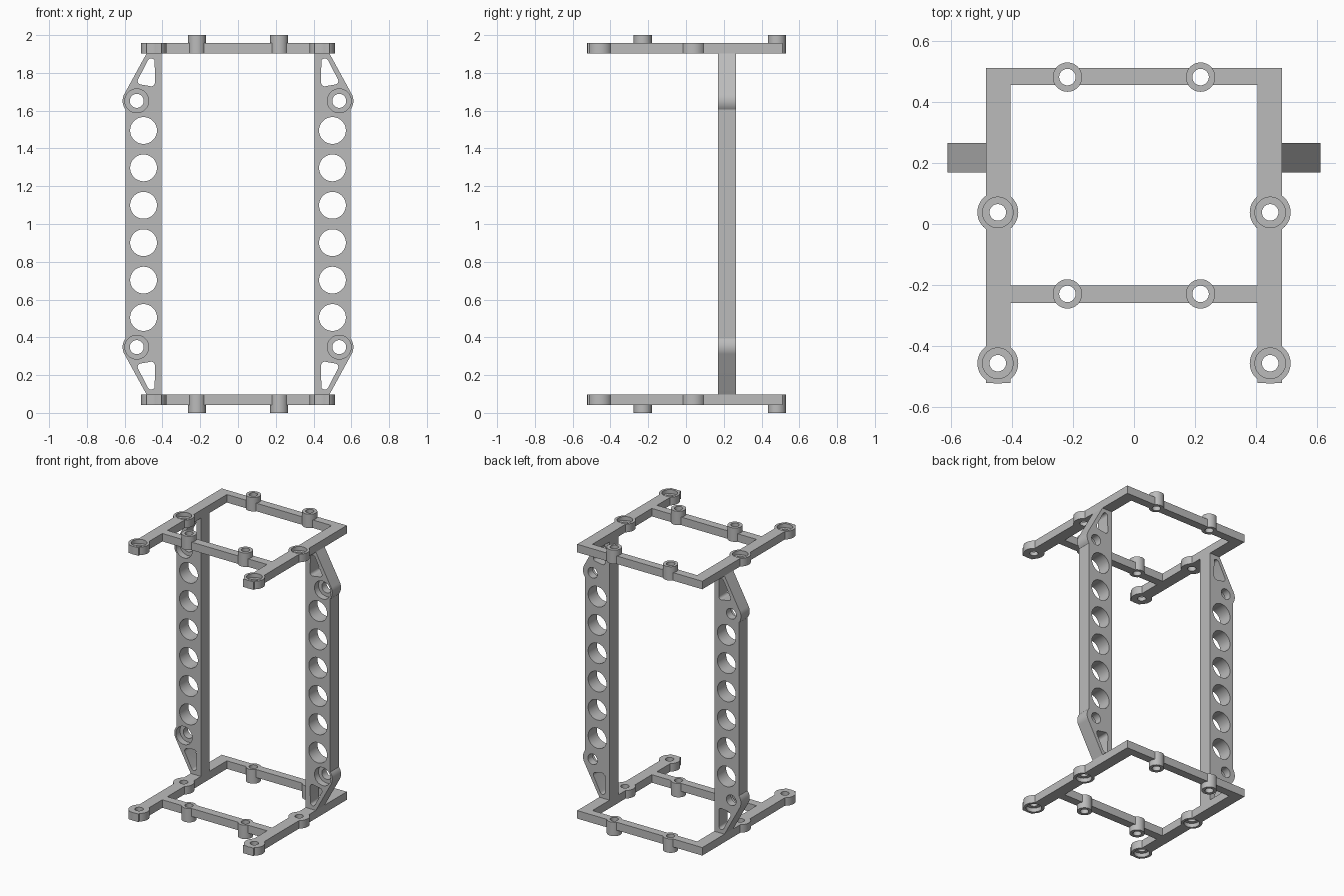
import bpy, bmesh
from math import cos, sin, radians, pi, atan2, acos, hypot
from mathutils import Matrix

default = bpy.data.objects.get("Cube")
if default:
    bpy.data.objects.remove(default, do_unlink=True)

grey = bpy.data.materials.new("plain grey")
grey.use_nodes = True
colour = (0.5, 0.5, 0.5, 1)
grey.diffuse_color = colour
grey.node_tree.nodes["Principled BSDF"].inputs["Base Color"].default_value = colour


def add_object(name, mesh):
    ob = bpy.data.objects.new(name, mesh)
    bpy.context.collection.objects.link(ob)
    return ob


def prism(name, points, low, high, axis="Z"):
    """Extrude a flat outline; axis Y takes (x, z) points and spans y."""
    bm = bmesh.new()
    if axis == "Z":
        verts = [bm.verts.new((a, b, low)) for a, b in points]
        step = (0, 0, high - low)
    else:
        verts = [bm.verts.new((a, low, b)) for a, b in points]
        step = (0, high - low, 0)
    face = bm.faces.new(verts)
    new = bmesh.ops.extrude_face_region(bm, geom=[face])["geom"]
    bmesh.ops.translate(bm, vec=step, verts=[v for v in new if isinstance(v, bmesh.types.BMVert)])
    bmesh.ops.recalc_face_normals(bm, faces=bm.faces)
    mesh = bpy.data.meshes.new(name)
    bm.to_mesh(mesh)
    bm.free()
    mesh.materials.append(grey)
    return add_object(name, mesh)


def arc(cx, cy, r, start, end, n):
    return [(cx + r * cos(start + (end - start) * i / n),
             cy + r * sin(start + (end - start) * i / n)) for i in range(n + 1)]


def circle(cx, cy, r, n=48):
    return arc(cx, cy, r, 0, 2 * pi, n)[:-1]


def rect(x0, x1, y0, y1):
    return [(x0, y0), (x1, y0), (x1, y1), (x0, y1)]


def rounded(centres, r):
    """Outline around equal discs placed at counter-clockwise corners."""
    points = []
    for i, (x, y) in enumerate(centres):
        px, py = centres[i - 1]
        nx, ny = centres[(i + 1) % len(centres)]
        a = atan2(y - py, x - px) - pi / 2
        b = atan2(ny - y, nx - x) - pi / 2
        if b < a:
            b += 2 * pi
        points += arc(x, y, r, a, b, 10)
    return points


def combine(target, tool, operation):
    mod = target.modifiers.new("combine", "BOOLEAN")
    mod.operation, mod.solver, mod.object = operation, "EXACT", tool
    bpy.context.view_layer.update()
    graph = bpy.context.evaluated_depsgraph_get()
    mesh = bpy.data.meshes.new_from_object(target.evaluated_get(graph))
    target.modifiers.clear()
    target.data = mesh
    bpy.data.objects.remove(tool, do_unlink=True)


def finish(ob):
    ob.data.materials.clear()
    ob.data.materials.append(grey)
    bpy.ops.object.select_all(action="DESELECT")
    ob.select_set(True)
    bpy.context.view_layer.objects.active = ob
    bpy.ops.object.shade_smooth_by_angle(angle=radians(30))


def mirrored(ob, name, scale):
    mesh = ob.data.copy()
    mesh.transform(Matrix.Diagonal((*scale, 1)))
    mesh.flip_normals()
    copy = add_object(name, mesh)
    copy.location = ob.location
    return copy


# Heights are measured from mid height, so parts mirror easily
MID = 1.0
LOW, HIGH, TIP = 0.903, 0.959, 1.0
IN, OUT = 0.405, 0.484

# Top frame: side rails and cross bars
top = prism("top_frame", rect(-OUT, -IN, -0.521, 0.511), LOW, HIGH)
for outline in (rect(IN, OUT, -0.521, 0.511),
                rect(-0.45, 0.45, 0.455, 0.511),
                rect(-0.45, 0.45, -0.258, -0.201)):
    combine(top, prism("bar", outline, LOW, HIGH), "UNION")

# Rail rings and tall cross bar bosses
rings = [(s * 0.446, y) for s in (-1, 1) for y in (-0.456, 0.038)]
bosses = [(s * 0.218, y) for s in (-1, 1) for y in (-0.229, 0.481)]
for x, y in rings:
    combine(top, prism("ring", circle(x, y, 0.067), LOW, HIGH), "UNION")
for x, y in bosses:
    combine(top, prism("boss", circle(x, y, 0.048), LOW, TIP), "UNION")

# Screw holes, with recesses on the outward side of the rings
for x, y in rings + bosses:
    combine(top, prism("hole", circle(x, y, 0.027), LOW - 0.1, TIP + 0.1), "DIFFERENCE")
for x, y in rings:
    combine(top, prism("recess", circle(x, y, 0.05), LOW + 0.028, TIP + 0.1), "DIFFERENCE")

top.location.z = MID
finish(top)
finish(mirrored(top, "bottom_frame", (1, 1, -1)))

# Upright outline: slanted ends running tangent into round ears
EX, EZ, ER = 0.536, 0.652, 0.075
dx, dz = OUT - EX, LOW - EZ
tangent = atan2(dz, dx) - acos(ER / hypot(dx, dz))
meet = -acos((0.595 - EX) / ER)
upper = [(IN, LOW), (OUT, LOW)] + arc(EX, EZ, ER, tangent, meet, 14)
lower = [(x, -z) for x, z in reversed(upper)]
FRONT, BACK = 0.169, 0.266
upright = prism("left_upright", upper + lower, FRONT, BACK, "Y")

# Round lightening holes
for i in range(6):
    z = (i - 2.5) * 0.198
    combine(upright, prism("hole", circle(0.5, z, 0.071), 0, 0.5, "Y"), "DIFFERENCE")

# Ear holes with front recesses, and rounded triangular windows
window = rounded([(0.459, 0.748), (0.512, 0.757), (0.46, 0.858)], 0.019)
for s in (-1, 1):
    ear = circle(EX, s * EZ, 0.037)
    recess = circle(EX, s * EZ, 0.063)
    combine(upright, prism("hole", ear, 0, 0.5, "Y"), "DIFFERENCE")
    combine(upright, prism("recess", recess, 0, FRONT + 0.045, "Y"), "DIFFERENCE")
    combine(upright, prism("window", [(x, s * z) for x, z in window], 0, 0.5, "Y"), "DIFFERENCE")

upright.location.z = MID
finish(upright)
finish(mirrored(upright, "right_upright", (-1, 1, 1)))
